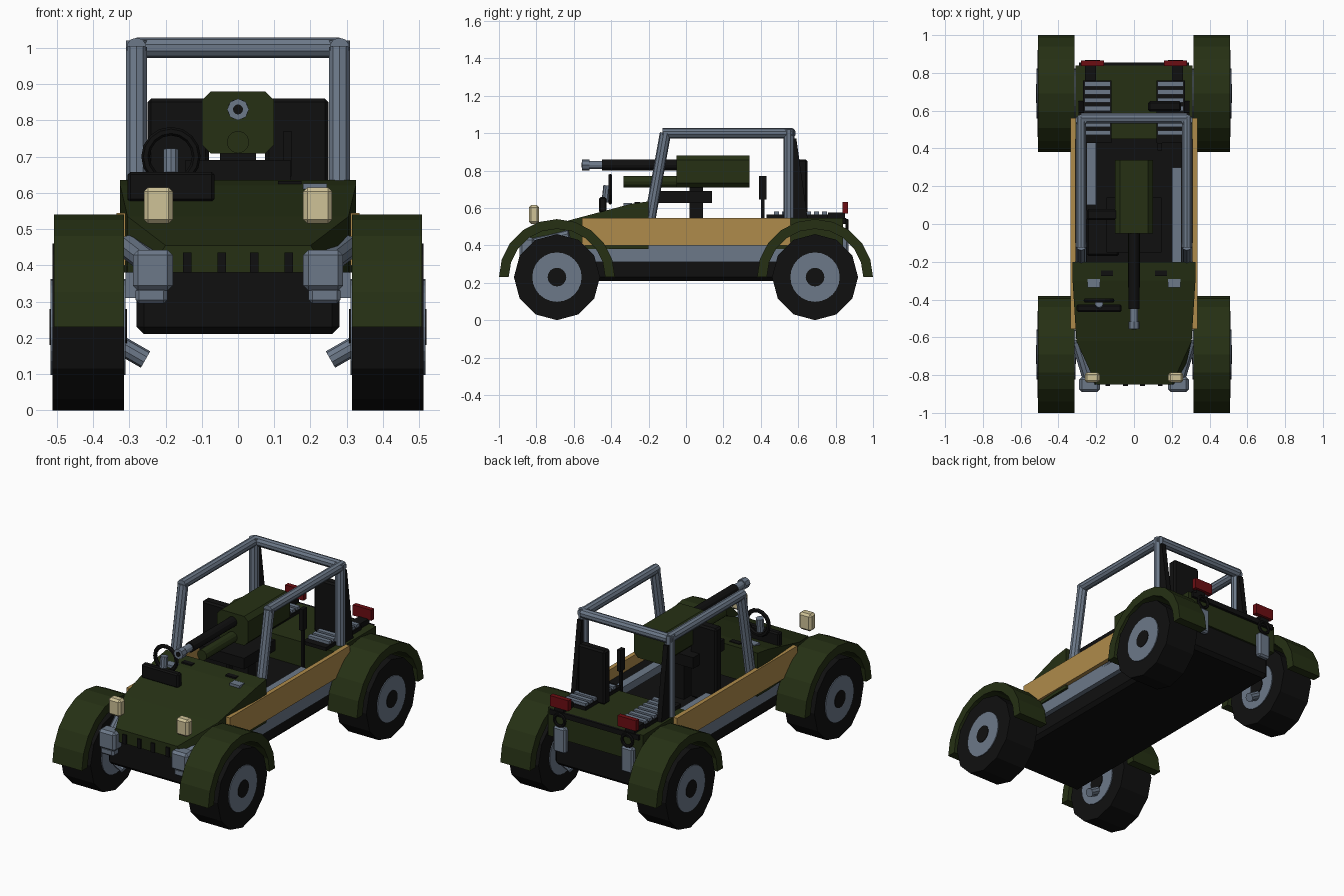
import bpy, bmesh, math
from mathutils import Vector

if "Cube" in bpy.data.objects:
    bpy.data.objects.remove(bpy.data.objects["Cube"])


def material(name, rgb):
    m = bpy.data.materials.new(name)
    m.use_nodes = True
    m.diffuse_color = (*rgb, 1)
    m.node_tree.nodes["Principled BSDF"].inputs["Base Color"].default_value = (*rgb, 1)
    return m


GREEN = material("olive green", (0.019, 0.03, 0.007))
BLACK = material("black", (0.005, 0.005, 0.005))
STEEL = material("blue grey steel", (0.15, 0.19, 0.25))
TAN = material("tan wood", (0.43, 0.26, 0.07))
RED = material("dark red", (0.15, 0.004, 0.006))
CREAM = material("cream", (0.62, 0.54, 0.31))
SIDES = ((1, "left"), (-1, "right"))


def finish(name, bm, mat):
    bmesh.ops.recalc_face_normals(bm, faces=bm.faces)
    mesh = bpy.data.meshes.new(name)
    bm.to_mesh(mesh)
    bm.free()
    mesh.materials.append(mat)
    ob = bpy.data.objects.new(name, mesh)
    bpy.context.collection.objects.link(ob)
    return ob


def box(name, x, y, z, mat, bevel=0):
    bm = bmesh.new()
    bmesh.ops.create_cube(bm, size=1)
    for v in bm.verts:
        for i, (a, b) in enumerate((x, y, z)):
            v.co[i] = a if v.co[i] < 0 else b
    if bevel:
        bmesh.ops.bevel(bm, geom=bm.edges[:], offset=bevel, segments=1, affect='EDGES')
    return finish(name, bm, mat)


def tube(name, p, q, r, mat, sides=10, r2=None):
    p, q = Vector(p), Vector(q)
    bm = bmesh.new()
    bmesh.ops.create_cone(bm, cap_ends=True, segments=sides, radius1=r,
                          radius2=r2 or r, depth=(q - p).length)
    rot = (q - p).to_track_quat('Z', 'Y')
    for v in bm.verts:
        v.co = rot @ v.co + (p + q) / 2
    return finish(name, bm, mat)


def loft(name, rings, mat):
    bm = bmesh.new()
    loops = [[bm.verts.new(c) for c in ring] for ring in rings]
    n = len(loops[0])
    for a, b in zip(loops, loops[1:]):
        for i in range(n):
            j = (i + 1) % n
            bm.faces.new((a[i], a[j], b[j], b[i]))
    bm.faces.new(loops[0])
    bm.faces.new(loops[-1])
    return finish(name, bm, mat)


def prism(name, outline, x0, x1, mat):
    return loft(name, [[(x, y, z) for y, z in outline] for x in (x0, x1)], mat)


def ring(name, centre, radius, thick, mat):
    bpy.ops.mesh.primitive_torus_add(location=centre, rotation=(math.pi / 2, 0, 0),
                                     major_radius=radius, minor_radius=thick,
                                     major_segments=16, minor_segments=6)
    ob = bpy.context.object
    ob.name = name
    ob.data.materials.append(mat)


# Hull, floor and hood
box("lower_hull", (-.28, .28), (-.82, .83), (.21, .40), BLACK, .02)
hood = ((-.2, .325, .635, .325), (-.3, .325, .62, .325),
        (-.62, .305, .535, .305), (-.85, .2, .455, .25))
loft("hood", [[(-w, y, z), (w, y, z), (b, y, .38), (-b, y, .38)]
              for y, w, z, b in hood], GREEN)
for x in (-.14, -.045, .045, .14):
    box("nose_slot", (x - .012, x + .012), (-.858, -.84), (.38, .435), BLACK)
box("rear_deck", (-.31, .31), (.45, .84), (.38, .545), GREEN)
box("rear_bumper_strip", (-.29, .29), (.84, .855), (.515, .545), BLACK)

# Wheels with fenders and axle stubs
for s, side in SIDES:
    for y, end in ((-.69, "front"), (.69, "rear")):
        tag = end + "_" + side
        tube("tyre_" + tag, (s * .315, y, .23), (s * .512, y, .23), .23, BLACK, 12)
        tube("hub_" + tag, (s * .31, y, .23), (s * .517, y, .23), .132, STEEL, 24)
        tube("hub_cap_" + tag, (s * .306, y, .23), (s * .52, y, .23), .05, BLACK, 16)
        tube("axle_stub_" + tag, (s * .255, y, .14), (s * .36, y, .2), .026, STEEL)
        arc = [math.pi * i / 10 for i in range(11)]
        outline = [(y + .31 * math.cos(a), .23 + .31 * math.sin(a)) for a in arc]
        outline += [(y + .258 * math.cos(a), .23 + .258 * math.sin(a)) for a in reversed(arc)]
        prism("fender_" + tag, outline, s * .315, s * .507, GREEN)

# Paired body parts
for s, side in SIDES:
    def pair(name, x, y, z, mat, bevel=0):
        xs = sorted((s * x[0], s * x[1]))
        return box(name + "_" + side, xs, y, z, mat, bevel)

    pair("sill", (.27, .31), (-.56, .56), (.31, .40), STEEL)
    pair("side_plank", (.31, .335), (-.555, .56), (.40, .545), TAN)
    pair("inner_ledge", (.25, .31), (-.2, .45), (.38, .48), BLACK)
    pair("headlight", (.18, .26), (-.84, -.785), (.515, .615), CREAM, .012)
    pair("front_block", (.18, .29), (-.89, -.81), (.33, .442), STEEL, .014)
    pair("front_block_foot", (.195, .283), (-.88, -.82), (.295, .34), STEEL, .01)
    tube("front_strut_" + side, (s * .235, -.83, .40), (s * .3, -.62, .45), .035, STEEL)
    pair("hood_catch", (.11, .175), (-.275, -.245), (.61, .632), BLACK)
    pair("hood_plate", (.18, .245), (-.335, -.29), (.6, .626), STEEL)
    pair("tail_light", (.16, .28), (.837, .865), (.57, .632), RED)
    pair("tail_light_bracket", (.2, .26), (.76, .85), (.545, .575), BLACK)
    ring("tow_ring_" + side, (s * .22, .86, .50), .034, .009, BLACK)
    pair("rear_block", (.18, .26), (.83, .868), (.31, .46), STEEL, .01)

    # Slatted engine vents
    pair("vent_base", (.12, .27), (.43, .76), (.545, .565), BLACK)
    for i in range(7):
        y = .47 + i * .043
        pair("vent_slat", (.125, .262), (y, y + .026), (.56, .582), STEEL)

    # Roll cage posts and rails
    tube("front_post_" + side, (s * .28, -.2, .5), (s * .28, -.11, 1), .03, STEEL)
    tube("top_rail_" + side, (s * .28, -.125, 1), (s * .28, .57, 1), .028, STEEL)
    tube("rear_post_" + side, (s * .28, .55, .45), (s * .28, .55, 1.02), .03, STEEL)
    prism("post_gusset_" + side, [(.57, .97), (.59, .97), (.65, .545), (.57, .545)],
          s * .265, s * .295, BLACK)
tube("rear_crossbar", (-.28, .56, 1), (.28, .56, 1), .028, STEEL)

# Seats and cockpit fittings
box("driver_cushion", (-.25, -.08), (-.17, .05), (.40, .47), BLACK, .01)
box("driver_backrest", (-.25, -.08), (.02, .08), (.42, .86), BLACK, .01)
box("rear_backrest", (.075, .25), (.595, .65), (.545, .86), BLACK, .01)
box("left_inner_strip", (.2, .25), (-.2, .3), (.44, .485), STEEL)
box("right_inner_strip", (-.25, -.2), (.1, .44), (.44, .485), STEEL)
box("hand_lever", (.125, .148), (.39, .43), (.645, .77), BLACK)
box("lever_stem", (.13, .143), (.4, .42), (.4, .65), BLACK)

# Steering gear on the hood
box("dashboard", (-.305, -.065), (-.465, -.425), (.575, .658), BLACK, .008)
tube("steering_column", (-.185, -.43, .63), (-.185, -.42, .72), .022, STEEL)
ring("steering_wheel", (-.185, -.405, .70), .07, .012, BLACK)

# Mounted gun
box("gun_pedestal", (-.05, .05), (.02, .09), (.38, .72), BLACK)
box("gun_cradle", (-.145, .145), (-.15, .14), (.625, .69), BLACK)
c, lo, hi = .025, .708, .88
section = [(-.1, lo + c), (-.1, hi - c), (-.1 + c, hi), (.1 - c, hi),
           (.1, hi - c), (.1, lo + c), (.1 - c, lo), (-.1 + c, lo)]
loft("gun_receiver", [[(x, y, z) for x, z in section] for y in (-.05, .34)], GREEN)
tube("gun_barrel", (0, -.45, .83), (0, -.04, .83), .029, BLACK, 12)
tube("gun_muzzle", (0, -.53, .83), (0, -.44, .83), .022, STEEL, 12)
tube("gun_muzzle_tip", (0, -.555, .83), (0, -.515, .83), .03, STEEL, 8)
tube("gun_bore", (0, -.558, .83), (0, -.55, .83), .014, BLACK, 12)
tube("gun_lower_tube", (0, -.335, .74), (0, -.04, .74), .031, GREEN, 12)
